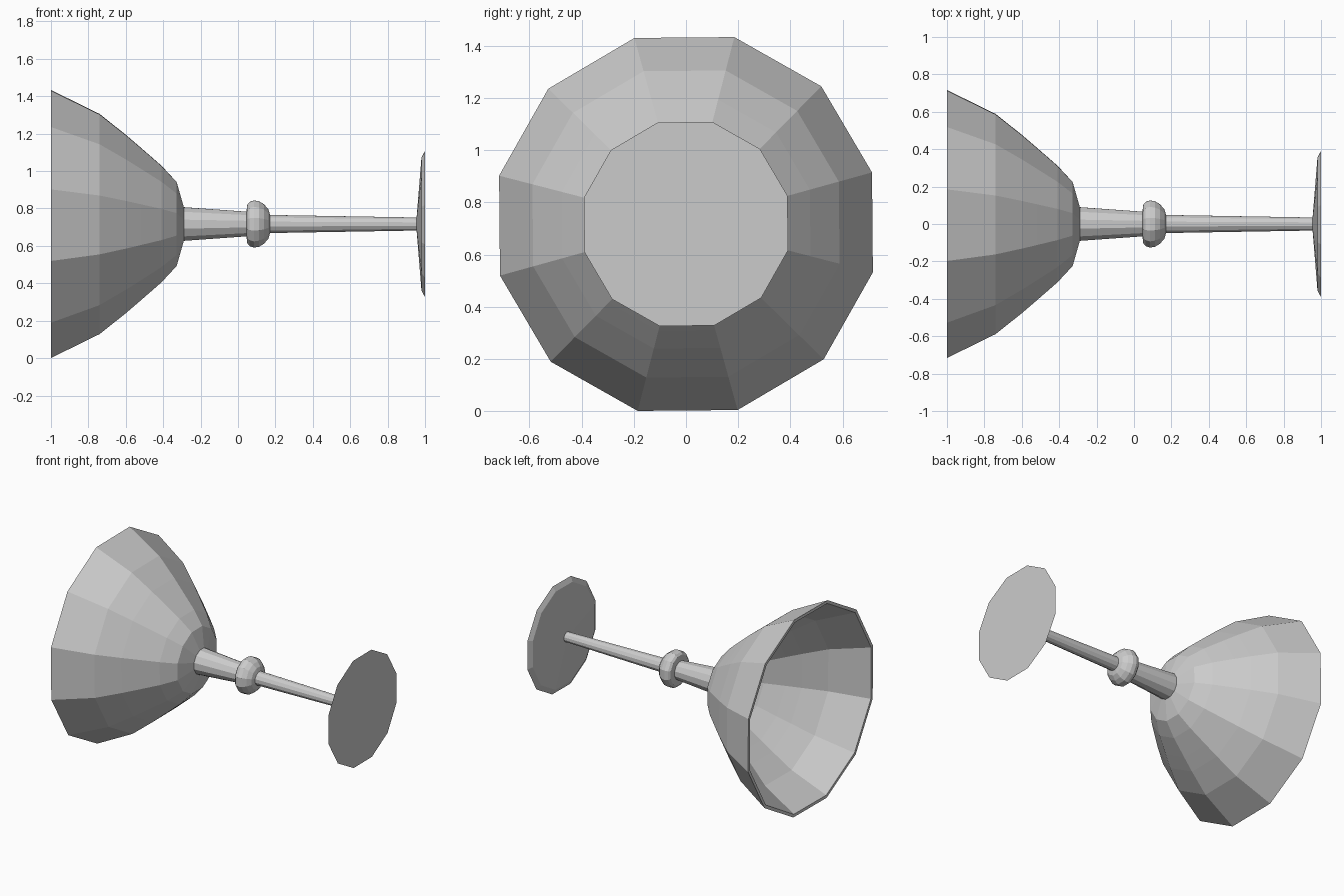
import bpy, bmesh, math

if "Cube" in bpy.data.objects:
    bpy.data.objects.remove(bpy.data.objects["Cube"])

SIDES = 12
TURN = math.radians(15.5)
AXIS_Z = 0.717

grey = bpy.data.materials.new("plain grey")
grey.diffuse_color = (0.6, 0.6, 0.6, 1)
grey.use_nodes = True
grey.node_tree.nodes["Principled BSDF"].inputs["Base Color"].default_value = grey.diffuse_color


def lathe(name, profile):
    """Revolve (x, radius) points about the long axis; radius 0 makes a cap."""
    bm = bmesh.new()
    rings = []
    for x, r in profile:
        if r == 0:
            rings.append([bm.verts.new((x, 0, AXIS_Z))])
            continue
        angles = [TURN + i * math.tau / SIDES for i in range(SIDES)]
        rings.append([bm.verts.new((x, r * math.cos(a), AXIS_Z + r * math.sin(a)))
                      for a in angles])
    for a, b in zip(rings, rings[1:]):
        for i in range(SIDES):
            j = (i + 1) % SIDES
            if len(a) == 1:
                bm.faces.new((a[0], b[i], b[j]))
            elif len(b) == 1:
                bm.faces.new((a[j], a[i], b[0]))
            else:
                bm.faces.new((a[j], a[i], b[i], b[j]))
    bmesh.ops.recalc_face_normals(bm, faces=bm.faces)
    mesh = bpy.data.meshes.new(name)
    bm.to_mesh(mesh)
    bm.free()
    mesh.materials.append(grey)
    obj = bpy.data.objects.new(name, mesh)
    bpy.context.collection.objects.link(obj)
    return obj


# Bowl: outer wall, rim, then the inner wall
lathe("bowl", [(-0.29, 0), (-0.29, 0.095), (-0.328, 0.232), (-0.41, 0.323),
               (-0.52, 0.422), (-0.60, 0.493), (-0.74, 0.608), (-1.0, 0.74),
               (-1.0, 0.718), (-0.745, 0.587), (-0.61, 0.474), (-0.53, 0.404),
               (-0.42, 0.304), (-0.345, 0.22), (-0.31, 0.085), (-0.31, 0)])

# Stem: thick tapered neck, rounded knop, slim lower stem
lathe("stem_neck", [(-0.29, 0), (-0.29, 0.093), (0.05, 0.068), (0.05, 0)])
lathe("stem_knop", [(0.045, 0), (0.045, 0.07), (0.05, 0.108), (0.062, 0.122),
                    (0.085, 0.13), (0.112, 0.126), (0.14, 0.108),
                    (0.163, 0.08), (0.172, 0.048), (0.172, 0)])
lathe("stem_lower", [(0.17, 0), (0.17, 0.05), (0.957, 0.036), (0.957, 0)])

# Foot: shallow cone with a flat base
lathe("foot", [(0.955, 0), (0.955, 0.037), (0.981, 0.368), (1.0, 0.404), (1.0, 0)])
